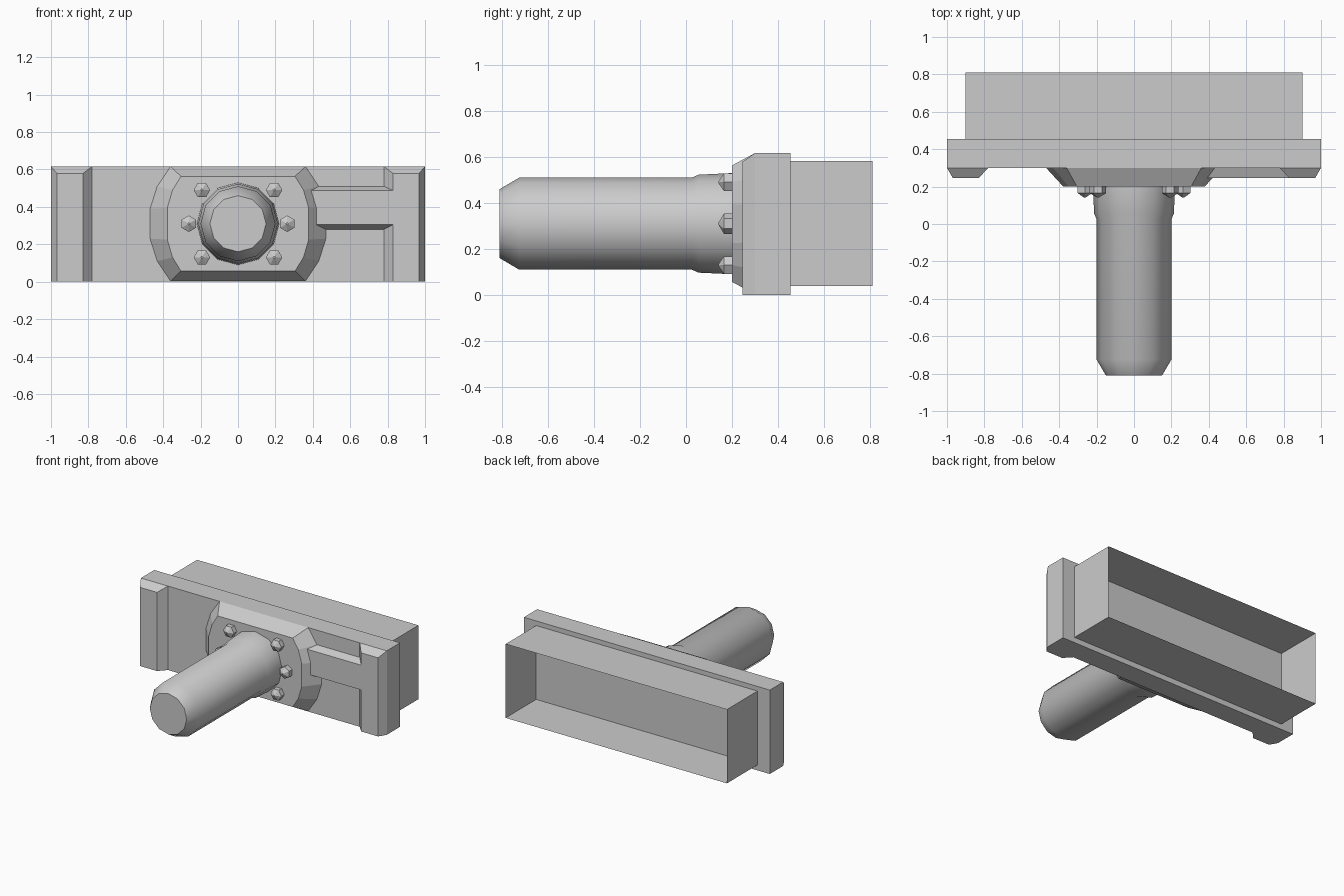
import bpy, bmesh
from math import sin, cos, tau, pi, radians

if "Cube" in bpy.data.objects:
    bpy.data.objects.remove(bpy.data.objects["Cube"])

ZC = 0.31  # height of the centre axis


def loft(name, rings, start=True, end=True, smooth=False):
    """Skin rings of equal point count; optionally cap the two ends."""
    bm = bmesh.new()
    loops = [[bm.verts.new(p) for p in r] for r in rings]
    for a, b in zip(loops, loops[1:]):
        n = len(a)
        for i in range(n):
            j = (i + 1) % n
            bm.faces.new((a[i], a[j], b[j], b[i]))
    if start:
        bm.faces.new(loops[0])
    if end:
        bm.faces.new(loops[-1])
    bmesh.ops.recalc_face_normals(bm, faces=bm.faces)
    me = bpy.data.meshes.new(name)
    bm.to_mesh(me)
    bm.free()
    ob = bpy.data.objects.new(name, me)
    bpy.context.collection.objects.link(ob)
    if smooth:
        bpy.ops.object.select_all(action='DESELECT')
        ob.select_set(True)
        bpy.context.view_layer.objects.active = ob
        bpy.ops.object.shade_smooth_by_angle(angle=radians(32))
    return ob


def rect(y, x0, x1, z0, z1):
    return [(x0, y, z0), (x1, y, z0), (x1, y, z1), (x0, y, z1)]


def circle(y, r, n, x=0, z=ZC, turn=0.0):
    return [(x + r * cos(turn + tau * i / n), y, z + r * sin(turn + tau * i / n))
            for i in range(n)]


def mirrored(y, quarter):
    """Full outline from the upper right quarter, listed top to side."""
    right = quarter + [(x, -z) for x, z in reversed(quarter)]
    full = right + [(-x, z) for x, z in reversed(right)]
    return [(x, y, ZC + z) for x, z in full]


# Mounting plate
loft("plate", [rect(0.30, -1, 1, 0, 0.617), rect(0.455, -1, 1, 0, 0.617)])

# Thin walled sleeve, open at the back
loft("rear_sleeve", [rect(0.455, -0.9, 0.9, 0.04, 0.583),
                     rect(0.81, -0.9, 0.9, 0.04, 0.583)], start=False, end=False)

# Chamfered end ribs
for side, s in (("left", -1), ("right", 1)):
    loft(f"{side}_end_rib", [rect(0.245, s * 0.83, s * 0.968, 0, 0.578),
                             rect(0.30, s * 0.78, s * 1.0, 0, 0.617)], end=False)

# Raised bar joining flange and right rib
loft("side_bar", [rect(0.245, 0.36, 0.83, 0.305, 0.487),
                  rect(0.30, 0.36, 0.83, 0.28, 0.51)], end=False)

# Tapered flange
loft("flange", [
    mirrored(0.20, [(0.305, 0.253), (0.35, 0.18), (0.378, 0.085)]),
    mirrored(0.30, [(0.36, 0.307), (0.432, 0.2), (0.47, 0.08)]),
], end=False)

# Shaft with collar and bevelled tip
profile = [(-0.81, 0.15), (-0.725, 0.2), (0.025, 0.2), (0.055, 0.213), (0.205, 0.22)]
loft("shaft", [circle(y, r, 12, turn=pi / 2) for y, r in profile],
     end=False, smooth=True)

# Pointed hexagonal bolts
k = 0
for s in (-1, 1):
    for x, dz in ((0.193, 0.18), (0.263, 0), (0.193, -0.18)):
        k += 1
        turn = pi / 2 if dz == 0 else 0
        loft(f"bolt_{k}", [circle(y, r, 6, s * x, ZC + dz, turn)
                           for y, r in ((0.142, 0.006), (0.165, 0.044), (0.205, 0.044))],
             end=False)
